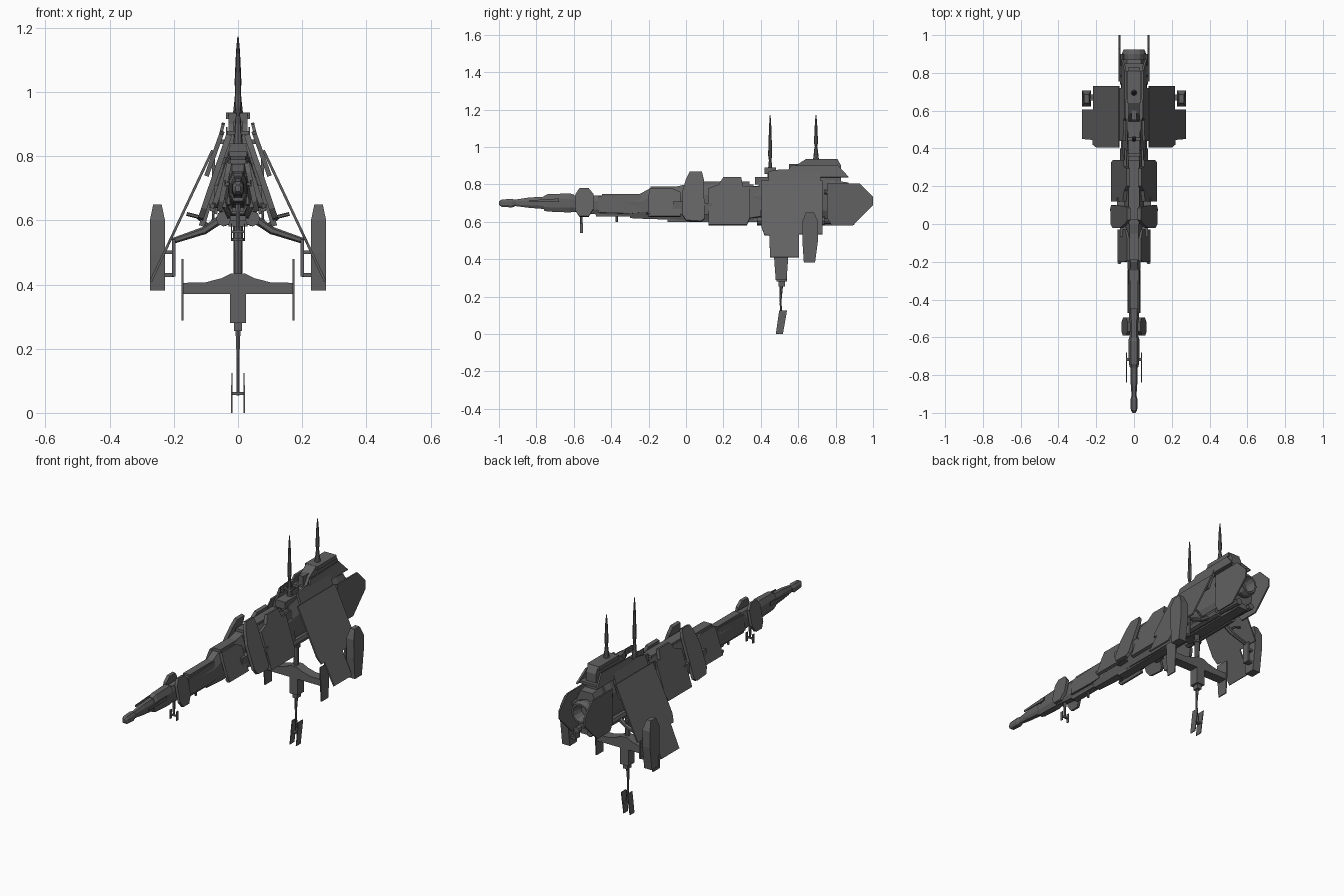
import bpy, bmesh, math
from mathutils import Vector, Matrix

hull = bpy.data.materials.new("dark_grey_hull")
hull.diffuse_color = (0.12, 0.12, 0.12, 1)


def finish(name, bm):
    bmesh.ops.recalc_face_normals(bm, faces=bm.faces[:])
    me = bpy.data.meshes.new(name)
    bm.to_mesh(me)
    bm.free()
    me.materials.append(hull)
    ob = bpy.data.objects.new(name, me)
    bpy.context.collection.objects.link(ob)
    return ob


def prism(bm, pts, off):
    """Extrude a closed outline along a vector."""
    a = [bm.verts.new(p) for p in pts]
    b = [bm.verts.new(Vector(p) + Vector(off)) for p in pts]
    bm.faces.new(a)
    bm.faces.new(b[::-1])
    for i in range(len(a)):
        j = (i + 1) % len(a)
        bm.faces.new((a[i], a[j], b[j], b[i]))


def panels(name, poly, top, bot, t=0.01):
    """Mirrored pair of sloped plates: (y,z) outline, x follows the top->bot line."""
    bm = bmesh.new()
    (x0, z0), (x1, z1) = top, bot
    n = Vector((z1 - z0, 0, x0 - x1)).normalized() * t   # points inward
    for s in (1, -1):
        pts = [(s * (x0 + (x1 - x0) * (z - z0) / (z1 - z0)), y, z) for y, z in poly]
        prism(bm, pts, (s * n.x, 0, n.z))
    return finish(name, bm)


def loft(name, secs):
    """Chamfered hull: sections of (y, half width, bottom, top)."""
    bm = bmesh.new()
    rings = []
    for y, w, b, t in secs:
        h = t - b
        half = [(w * .55, t), (w, t - .3 * h), (w, b + .25 * h), (w * .6, b)]
        ring = half + [(-x, z) for x, z in half[::-1]]
        rings.append([bm.verts.new((x, y, z)) for x, z in ring])
    for r, q in zip(rings, rings[1:]):
        for i in range(8):
            bm.faces.new((r[i], r[(i + 1) % 8], q[(i + 1) % 8], q[i]))
    bm.faces.new(rings[0])
    bm.faces.new(rings[-1][::-1])
    return finish(name, bm)


def boxes(name, items, mirror=False):
    """Boxes given as (x0,x1,y0,y1,z0,z1)."""
    bm = bmesh.new()
    for x0, x1, y0, y1, z0, z1 in items:
        for s in ((1, -1) if mirror else (1,)):
            prism(bm, [(s * x0, y0, z0), (s * x1, y0, z0), (s * x1, y1, z0), (s * x0, y1, z0)],
                  (0, 0, z1 - z0))
    return finish(name, bm)


def rods(name, items, mirror=False, n=8):
    """Tapered rods given as (start, end, r0, r1)."""
    bm = bmesh.new()
    for p, q, r0, r1 in items:
        for s in ((1, -1) if mirror else (1,)):
            a, b = Vector((s * p[0], *p[1:])), Vector((s * q[0], *q[1:]))
            rot = (b - a).to_track_quat('Z', 'Y').to_matrix().to_4x4()
            bmesh.ops.create_cone(bm, cap_ends=True, segments=n, radius1=r0, radius2=r1,
                                  depth=(b - a).length,
                                  matrix=Matrix.Translation((a + b) / 2) @ rot)
    return finish(name, bm)


# Hull, from nose to engine block
loft("nose_tip", [(-1, .008, .69, .71), (-.985, .017, .68, .72), (-.93, .019, .677, .722), (-.91, .014, .685, .718)])
loft("nose_boom", [(-.92, .012, .685, .718), (-.84, .018, .675, .73), (-.75, .02, .668, .735)])
loft("nose_collar", [(-.76, .022, .66, .738), (-.74, .027, .655, .748), (-.62, .03, .65, .752), (-.6, .026, .655, .745)])
loft("neck", [(-.62, .024, .655, .74), (-.48, .027, .64, .742), (-.2, .033, .63, .74)])
loft("forward_hull", [(-.3, .03, .62, .72), (-.2, .035, .615, .775), (-.07, .04, .612, .785), (.0, .045, .61, .8)])
loft("mid_hull", [(0, .05, .61, .8), (.2, .055, .605, .805), (.36, .05, .61, .8)])
loft("hull_joint", [(.34, .058, .62, .79), (.41, .062, .62, .795)])
loft("rear_hull", [(.39, .06, .6, .81), (.5, .065, .6, .835), (.73, .065, .6, .84), (.77, .06, .61, .82)])
loft("engine_block", [(.75, .055, .6, .82), (.8, .07, .59, .82), (.87, .066, .6, .81)])
boxes("spine_strip", [(-.02, .02, -.45, -.22, .735, .75), (-.025, .025, -.19, -.05, .77, .79),
                      (-.028, .028, .02, .34, .79, .815), (-.03, .03, .37, .5, .8, .84)])
boxes("keel_strip", [(-.018, .018, -.48, -.25, .628, .65), (-.025, .025, -.1, .4, .6, .62),
                     (-.03, .03, .42, .88, .58, .61)])

# Open engine nozzle
bm = bmesh.new()
prof = [(.84, .055), (.9, .064), (.925, .055), (.925, .045), (.86, .03)]
rings = [[bm.verts.new((r * math.cos(i * math.pi / 6), y, .71 + r * math.sin(i * math.pi / 6)))
          for i in range(12)] for y, r in prof]
for r, q in zip(rings, rings[1:]):
    for i in range(12):
        bm.faces.new((r[i], r[(i + 1) % 12], q[(i + 1) % 12], q[i]))
bm.faces.new(rings[0])
bm.faces.new(rings[-1])
finish("engine_nozzle", bm)

# Sloped armour plates along the hull
panels("nose_plates", [(-.59, .75), (-.57, .78), (-.52, .78), (-.495, .75), (-.495, .67), (-.52, .63), (-.57, .63), (-.59, .66)],
       (.035, .78), (.066, .63), .016)
panels("neck_plates", [(-.47, .735), (-.24, .745), (-.24, .65), (-.3, .645), (-.47, .65)], (.026, .745), (.036, .64))
panels("forward_plates", [(-.195, .78), (-.075, .78), (-.03, .76), (-.03, .63), (-.2, .63), (-.2, .74)],
       (.038, .78), (.088, .63), .016)
panels("front_fin_plates", [(.0, .83), (.02, .87), (.085, .87), (.095, .83), (.1, .62), (.08, .605), (.0, .61), (-.02, .64), (-.02, .76)],
       (.036, .87), (.126, .605), .018)
boxes("shoulder_bridges", [(.03, .075, -.07, .0, .64, .71), (.04, .09, .08, .14, .64, .7)], True)
panels("mid_fin_plates", [(.12, .78), (.175, .8), (.2, .84), (.295, .84), (.305, .79), (.34, .79), (.34, .62), (.325, .585), (.12, .585)],
       (.04, .84), (.122, .585), .018)
panels("rear_joint_plates", [(.34, .79), (.4, .79), (.4, .63), (.34, .62)], (.05, .79), (.075, .62))

# Large swept-down wings
panels("wings", [(.405, .82), (.73, .82), (.73, .535), (.605, .535), (.605, .412), (.45, .412), (.445, .53), (.42, .53), (.405, .57)],
       (.083, .82), (.275, .412), .008)
panels("wing_root_plates", [(.44, .87), (.5, .88), (.72, .88), (.72, .74), (.44, .74)], (.055, .88), (.105, .74), .014)

# Tail plates around the engine
panels("tail_plates", [(.755, .805), (.93, .805), (1, .735), (1, .69), (.89, .58), (.78, .58), (.755, .62)],
       (.08, .805), (.082, .58), .008)
boxes("tail_plate_mounts", [(.05, .078, .79, .84, .73, .77), (.05, .078, .79, .84, .63, .66)], True)
rods("lower_barrels", [((.045, .38, .605), (.045, .74, .605), .024, .024),
                       ((.04, .74, .605), (.04, .9, .6), .015, .018)], True)
rods("side_pipes", [((.062, .74, .76), (.062, .9, .74), .012, .01),
                    ((.06, -.16, .65), (.08, -.21, .645), .012, .008)], True)

# Dorsal tower with sloping skirts
bm = bmesh.new()
prism(bm, [(-.03, y, z) for y, z in [(.54, .83), (.585, .9), (.64, .935), (.81, .935), (.83, .9), (.83, .81)]], (.06, 0, 0))
finish("dorsal_tower", bm)
boxes("tower_cap", [(-.037, .037, .64, .81, .915, .936), (-.014, .014, .55, .62, .86, .91)])
panels("tower_skirts", [(.525, .84), (.56, .9), (.81, .905), (.87, .84)], (.05, .905), (.066, .84), .01)
boxes("tower_deck", [(-.055, .055, .55, .85, .838, .852)])

# Antennas
for nm, y, z in (("front_antenna", .45, .82), ("rear_antenna", .695, .93)):
    h = 1.165 - z
    rods(nm, [((0, y, z), (0, y, z + .3 * h), .016, .008),
              ((0, y, z + .3 * h), (0, y, z + .4 * h), .006, .011),
              ((0, y, z + .4 * h), (0, y, z + .85 * h), .011, .006),
              ((0, y, z + .85 * h), (0, y, 1.172), .006, .002)])
boxes("antenna_crossbar", [(-.035, .035, .443, .457, .868, .878)])
boxes("antenna_bar_ends", [(.033, .037, .42, .48, .855, .89)], True)

# Outrigger pods, with struts
bm = bmesh.new()
side = [(.64, .65), (.685, .65), (.707, .6), (.707, .51), (.69, .382), (.63, .382), (.622, .5), (.622, .6)]
for s in (1, -1):
    def wid(z):
        return .013 if z > .63 else .0235
    a = [bm.verts.new((s * (.251 - wid(z)), y, z)) for y, z in side]
    b = [bm.verts.new((s * (.251 + wid(z)), y, z)) for y, z in side]
    bm.faces.new(a)
    bm.faces.new(b[::-1])
    for i in range(8):
        j = (i + 1) % 8
        bm.faces.new((a[i], a[j], b[j], b[i]))
finish("outrigger_pods", bm)
rods("outrigger_arms", [((.03, .665, .62), (.11, .665, .565), .014, .012),
                        ((.1, .665, .57), (.205, .665, .535), .012, .009),
                        ((.09, .665, .58), (.125, .665, .61), .006, .006),
                        ((.12, .665, .61), (.16, .665, .62), .006, .006)], True, 6)
boxes("pod_brackets", [(.195, .205, .65, .69, .425, .54), (.2, .232, .655, .685, .495, .506),
                       (.2, .232, .655, .685, .424, .436)], True)

# Ventral mast with tailplane and keel fins
rods("mast", [((0, .51, .62), (0, .51, .42), .016, .013), ((0, .51, .545), (0, .51, .535), .022, .022)])
boxes("mast_block", [(-.025, .025, .485, .54, .28, .425), (-.013, .013, .495, .53, .255, .28)])
bm = bmesh.new()
half = [(.175, .37), (.175, .405), (.1, .407), (.05, .42), (.02, .435)]
prism(bm, [(x, .485, z) for x, z in half + [(-x, z) for x, z in half[::-1]]], (0, .055, 0))
finish("tailplane", bm)
panels("tailplane_ends", [(.47, .48), (.545, .48), (.545, .39), (.538, .288), (.48, .288), (.472, .39)],
       (.176, .48), (.1761, .288), .006)
rods("lower_rod", [((0, .51, .26), (0, .505, .17), .009, .005), ((0, .505, .17), (0, .515, .055), .005, .006)], n=6)
boxes("keel_crossbar", [(-.02, .02, .5, .52, .056, .065)])
panels("keel_fins", [(.498, .125), (.54, .125), (.518, 0), (.48, 0)], (.021, .125), (.0211, 0), .004)

# Nose vanes and sensor stalks
panels("nose_vanes", [(-.84, .715), (-.68, .725), (-.68, .705), (-.84, .705)], (.042, .725), (.0421, .7), .005)
boxes("vane_bar", [(-.042, .042, -.725, -.71, .708, .718)])
rods("sensor_stalks", [((0, -.56, .65), (0, -.56, .56), .009, .005), ((0, -.37, .65), (0, -.37, .6), .009, .006)], n=6)
boxes("sensor_foot", [(-.02, .02, -.565, -.555, .56, .568)])
panels("sensor_foot_ends", [(-.568, .59), (-.552, .59), (-.552, .54), (-.566, .54)], (.022, .59), (.0221, .54), .004)
